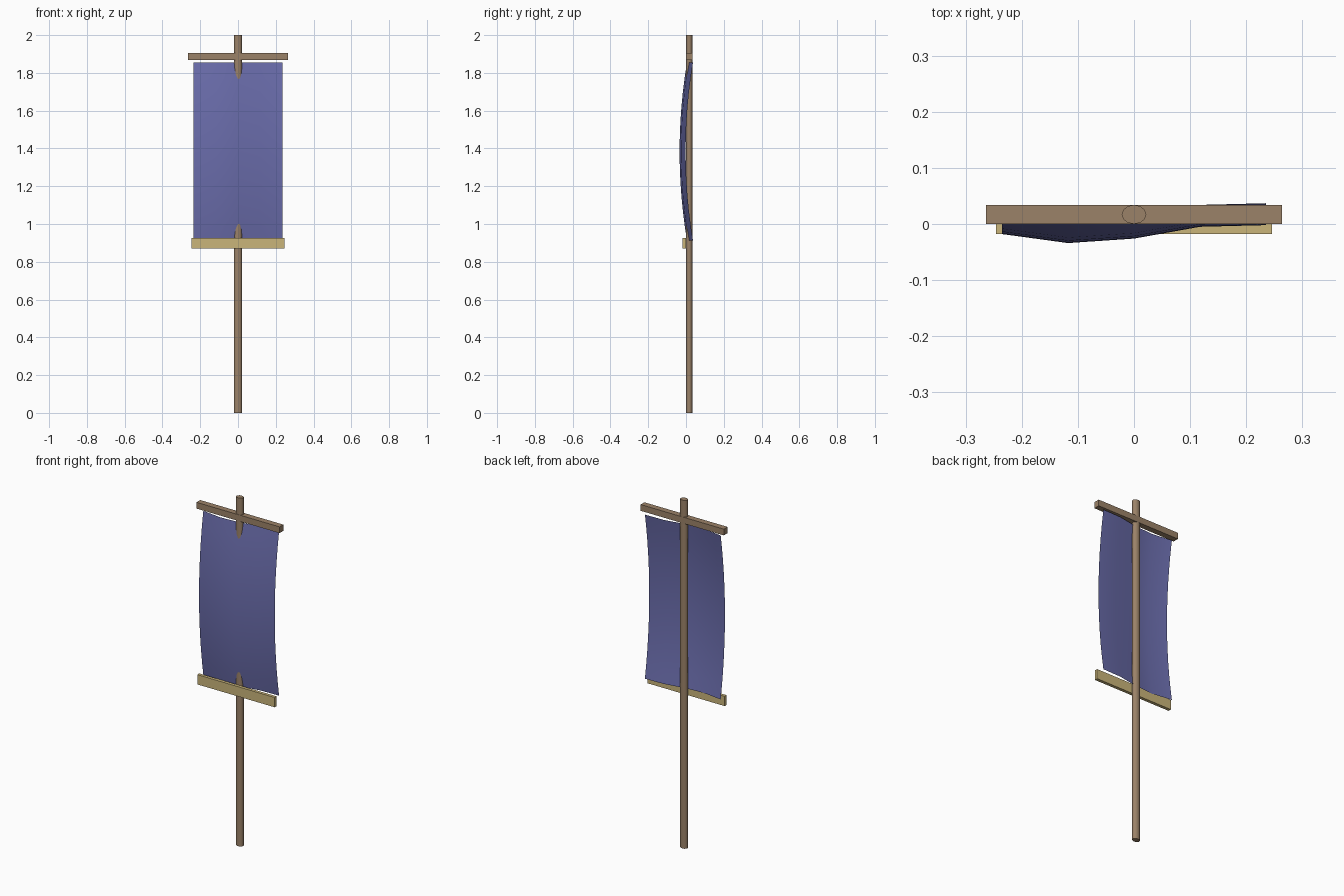
import bpy
import bmesh
from math import radians
from mathutils import Matrix

old = bpy.data.objects.get("Cube")
if old:
    bpy.data.objects.remove(old, do_unlink=True)


def material(name, rgb):
    mat = bpy.data.materials.new(name)
    mat.use_nodes = True
    color = (*rgb, 1.0)
    mat.diffuse_color = color
    mat.node_tree.nodes["Principled BSDF"].inputs["Base Color"].default_value = color
    return mat


def finish(name, bm, mat):
    bmesh.ops.recalc_face_normals(bm, faces=bm.faces)
    mesh = bpy.data.meshes.new(name)
    bm.to_mesh(mesh)
    bm.free()
    mesh.materials.append(mat)
    obj = bpy.data.objects.new(name, mesh)
    bpy.context.collection.objects.link(obj)
    return obj


def smooth(obj):
    bpy.ops.object.select_all(action="DESELECT")
    obj.select_set(True)
    bpy.context.view_layer.objects.active = obj
    bpy.ops.object.shade_smooth_by_angle(angle=radians(40))


def bar(name, half_width, y0, y1, z0, z1, mat):
    bm = bmesh.new()
    place = Matrix.Translation((0, (y0 + y1) / 2, (z0 + z1) / 2))
    size = Matrix.Diagonal((2 * half_width, y1 - y0, z1 - z0, 1))
    bmesh.ops.create_cube(bm, size=1, matrix=place @ size)
    return finish(name, bm, mat)


brown = material("brown wood", (0.33, 0.225, 0.14))
tan = material("tan wood", (0.59, 0.46, 0.195))
blue = material("blue cloth", (0.145, 0.152, 0.41))

# Upright pole, slightly flattened front to back
bm = bmesh.new()
place = Matrix.Translation((0, 0.017, 1)) @ Matrix.Diagonal((0.022, 0.017, 1, 1))
bmesh.ops.create_cone(bm, cap_ends=True, segments=12, radius1=1, radius2=1,
                      depth=2, matrix=place)
smooth(finish("pole", bm, brown))

# Crossbar at the top and weight board at the bottom
bar("crossbar", 0.264, 0, 0.034, 1.868, 1.904, brown)
bar("bottom_board", 0.246, -0.018, 0, 0.87, 0.926, tan)

# Cloth billowing forward, with an uneven ripple across its width
ripple = [-0.018, -0.034, -0.026, -0.005, -0.002]
rows, half_width, top, bottom, billow = 12, 0.235, 1.855, 0.913, 0.039
bm = bmesh.new()
grid = []
for r in range(rows + 1):
    t = 2 * r / rows - 1
    z = bottom + (top - bottom) * r / rows
    grid.append([bm.verts.new((half_width * (i / 2 - 1), y + billow * t * t, z))
                 for i, y in enumerate(ripple)])
for low, high in zip(grid, grid[1:]):
    for i in range(len(ripple) - 1):
        bm.faces.new((low[i], low[i + 1], high[i + 1], high[i]))
smooth(finish("banner_cloth", bm, blue))
